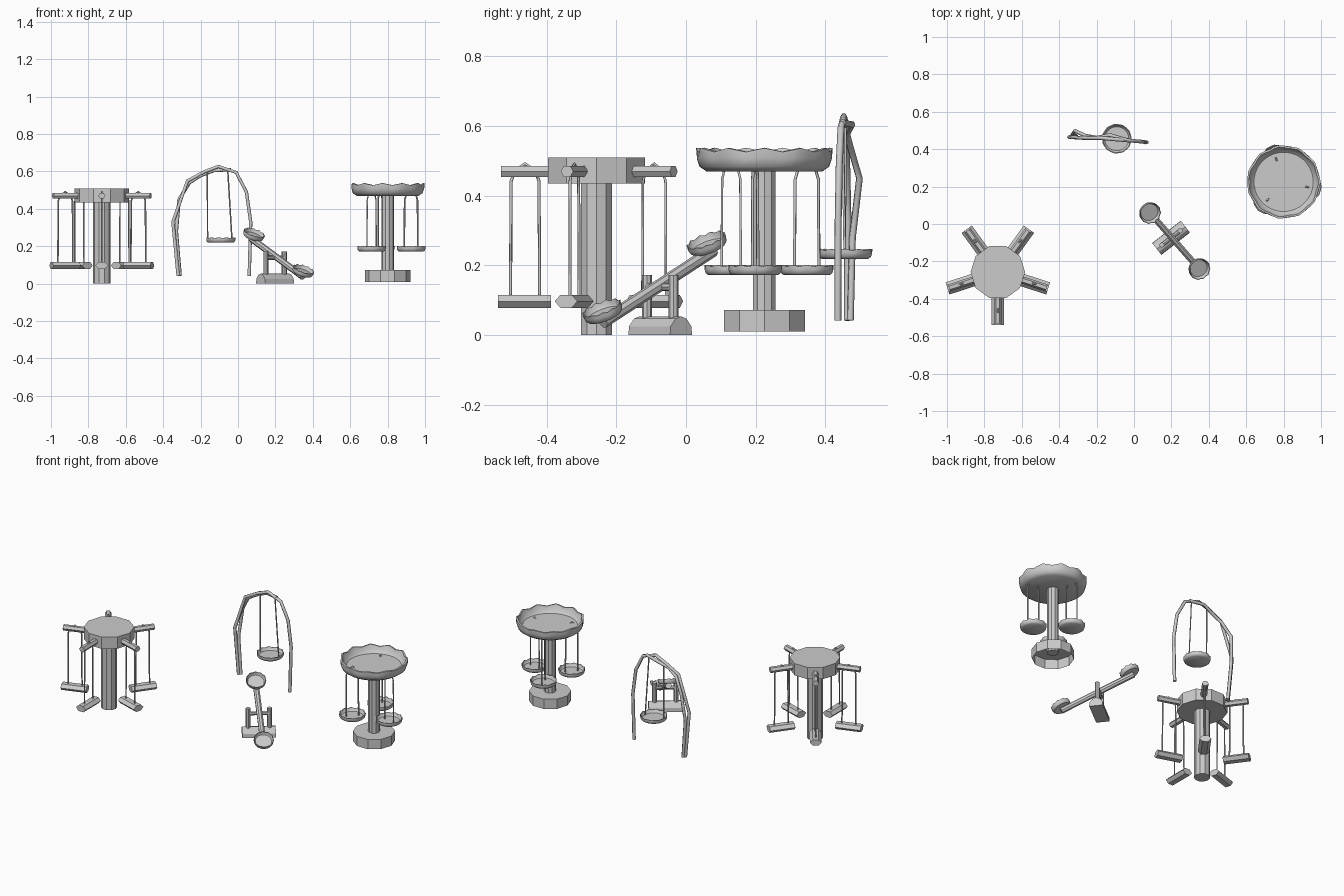
import bpy, bmesh, math
from mathutils import Vector, Matrix

if "Cube" in bpy.data.objects:
    bpy.data.objects.remove(bpy.data.objects["Cube"])

def obj(name, bm, smooth=False):
    bmesh.ops.recalc_face_normals(bm, faces=bm.faces)
    me = bpy.data.meshes.new(name)
    bm.to_mesh(me)
    bm.free()
    o = bpy.data.objects.new(name, me)
    bpy.context.collection.objects.link(o)
    if smooth:
        bpy.ops.object.select_all(action='DESELECT')
        bpy.context.view_layer.objects.active = o
        o.select_set(True)
        bpy.ops.object.shade_smooth_by_angle(angle=math.radians(40))
    return o

def prism(name, a, b, r, sides, spin=0.0, flat=1.0, open_bottom=False):
    """Straight bar from a to b; 'flat' squashes its section vertically."""
    a, b = Vector(a), Vector(b)
    d = (b - a).normalized()
    u = Vector((1, 0, 0)) if abs(d.z) > 0.99 else Vector((0, 0, 1)).cross(d).normalized()
    v = d.cross(u)
    bm = bmesh.new()
    rings = []
    for p in (a, b):
        rings.append([bm.verts.new(p + u * r * math.cos(t) + v * r * flat * math.sin(t))
                      for t in (spin + 2 * math.pi * i / sides for i in range(sides))])
    for i in range(sides):
        j = (i + 1) % sides
        bm.faces.new((rings[0][i], rings[0][j], rings[1][j], rings[1][i]))
    if not open_bottom:
        bm.faces.new(rings[0])
    bm.faces.new(rings[1])
    return obj(name, bm)

def wire(name, pts, r, res=0):
    cu = bpy.data.curves.new(name, 'CURVE')
    cu.dimensions = '3D'
    cu.bevel_depth, cu.bevel_resolution, cu.use_fill_caps = r, res, True
    s = cu.splines.new('POLY')
    s.points.add(len(pts) - 1)
    for p, q in zip(s.points, pts):
        p.co = (*q, 1)
    o = bpy.data.objects.new(name, cu)
    bpy.context.collection.objects.link(o)
    bpy.ops.object.select_all(action='DESELECT')
    bpy.context.view_layer.objects.active = o
    o.select_set(True)
    bpy.ops.object.convert(target='MESH')

def dish(name, loc, r, h, normal=(0, 0, 1), lobes=11):
    """Shallow bowl with a scalloped rim, base centre at loc."""
    n = lobes * 4
    profile = [(0.84, 0, 0), (0.94, 0.2, 0), (0.98, 0.55, 0.4), (0.98, 0.9, 1),
               (0.93, 0.92, 1), (0.88, 0.5, 0.3), (0.8, 0.3, 0)]
    bm = bmesh.new()
    rings = []
    for pr, pz, w in profile:
        ring = []
        for i in range(n):
            t = 2 * math.pi * i / n
            c = math.cos(lobes * t) * w
            rr = r * (pr + 0.02 * c)
            ring.append(bm.verts.new((rr * math.cos(t), rr * math.sin(t), h * (pz + 0.08 * c))))
        rings.append(ring)
    for p, q in zip(rings, rings[1:]):
        for i in range(n):
            j = (i + 1) % n
            bm.faces.new((p[i], p[j], q[j], q[i]))
    bm.faces.new(rings[0])
    bm.faces.new(rings[-1])
    rot = Vector((0, 0, 1)).rotation_difference(Vector(normal)).to_matrix().to_4x4()
    bm.transform(Matrix.Translation(loc) @ rot)
    return obj(name, bm, True)

def arch(name, c, ang, mid, half, z0, z1, r=0.0045):
    """Hanger: two ropes joined over the top, in a radial plane."""
    side = [(-1, z0), (-0.95, z1 - 0.05), (-0.7, z1 - 0.02), (0, z1)]
    path = side + [(-a, z) for a, z in reversed(side[:-1])]
    wire(name, [(c[0] + (mid + a * half) * math.cos(ang),
                 c[1] + (mid + a * half) * math.sin(ang), z) for a, z in path], r)

# --- five-armed swing carousel ---
C = Vector((-0.728, -0.257, 0))
up = Vector((0, 0, 1))
prism('spoke_carousel_pole', C, C + up * 0.44, 0.047, 10)
prism('spoke_carousel_hub', C + up * 0.435, C + up * 0.51, 0.146, 10)
for k in range(5):
    t = math.radians(-90 + 72 * k)
    d = Vector((math.cos(t), math.sin(t), 0))
    prism(f'carousel_arm_{k}', C + d * 0.12 + up * 0.47, C + d * 0.274 + up * 0.47, 0.019, 6, 0, 0.95)
    prism(f'carousel_bench_{k}', C + d * 0.13 + up * 0.097, C + d * 0.283 + up * 0.097, 0.034, 6, 0, 0.64)
    arch(f'bench_rope_{k}', C, t, 0.205, 0.042, 0.1, 0.492)

# --- dish-topped carousel ---
D = Vector((0.8, 0.225, 0))
prism('dish_carousel_base', D + up * 0.01, D + up * 0.072, 0.122, 10, open_bottom=True)
prism('dish_carousel_pole', D + up * 0.05, D + up * 0.485, 0.034, 10)
dish('carousel_top_dish', D + up * 0.47, 0.198, 0.068)
for k in range(3):
    t = math.radians(-12 + 120 * k)
    p = D + Vector((math.cos(t), math.sin(t), 0)) * 0.128
    dish(f'carousel_seat_{k}', p + up * 0.172, 0.078, 0.03)
    arch(f'seat_rope_{k}', D, t, 0.128, 0.037, 0.178, 0.497)

# --- seesaw ---
S = Vector((0.208, -0.08, 0.14))
h = Vector((0.66, -0.75, 0)).normalized()
beam = (h * 0.41 - up * 0.2).normalized()
norm = (h * 0.2 + up * 0.41).normalized()
prism('seesaw_beam', S - beam * 0.235, S + beam * 0.235, 0.018, 8, math.pi / 8)
for k, s in enumerate((-1, 1)):
    dish(f'seesaw_seat_{k}', S + beam * s * 0.222 + norm * 0.012, 0.059, 0.03, norm)
B = Vector((0.198, -0.074, 0))
w = Vector((math.cos(math.radians(38)), math.sin(math.radians(38)), 0))
for k, s in enumerate((-1, 1)):
    p = B + w * s * 0.062
    prism(f'seesaw_post_{k}', p + up * 0.03, p + up * 0.172, 0.014, 8)
prism('seesaw_axle', B - w * 0.066 + up * 0.138, B + w * 0.066 + up * 0.138, 0.012, 8)
# half-round foot block
side = Vector((-w.y, w.x, 0))
bm = bmesh.new()
ends = []
for s in (-0.097, 0.097):
    ends.append([bm.verts.new(B + w * s + side * a + up * z) for a, z in
                 ((-0.04, 0), (-0.038, 0.025), (-0.02, 0.047), (0, 0.054),
                  (0.02, 0.047), (0.038, 0.025), (0.04, 0))])
for i in range(7):
    j = (i + 1) % 7
    bm.faces.new((ends[0][i], ends[0][j], ends[1][j], ends[1][i]))
for e in ends:
    bm.faces.new(e)
obj('seesaw_foot', bm)

# --- swing hung from a bent branch arch ---
wire('arch_branch', [(-0.32, 0.463, 0.042), (-0.348, 0.465, 0.33), (-0.27, 0.46, 0.55),
     (-0.18, 0.46, 0.598), (-0.105, 0.453, 0.627), (-0.01, 0.445, 0.595),
     (0.045, 0.44, 0.49), (0.068, 0.437, 0.33), (0.06, 0.436, 0.042)], 0.01, 1)
wire('side_branch', [(-0.31, 0.472, 0.042), (-0.33, 0.478, 0.28), (-0.315, 0.498, 0.45),
     (-0.26, 0.472, 0.54), (-0.2, 0.462, 0.578), (-0.13, 0.476, 0.605), (-0.04, 0.45, 0.61)], 0.01, 1)
dish('swing_seat', Vector((-0.092, 0.456, 0.219)), 0.08, 0.029)
wire('swing_rope_left', [(-0.162, 0.456, 0.23), (-0.165, 0.458, 0.6)], 0.004)
wire('swing_rope_right', [(-0.032, 0.456, 0.23), (-0.055, 0.45, 0.61)], 0.004)
